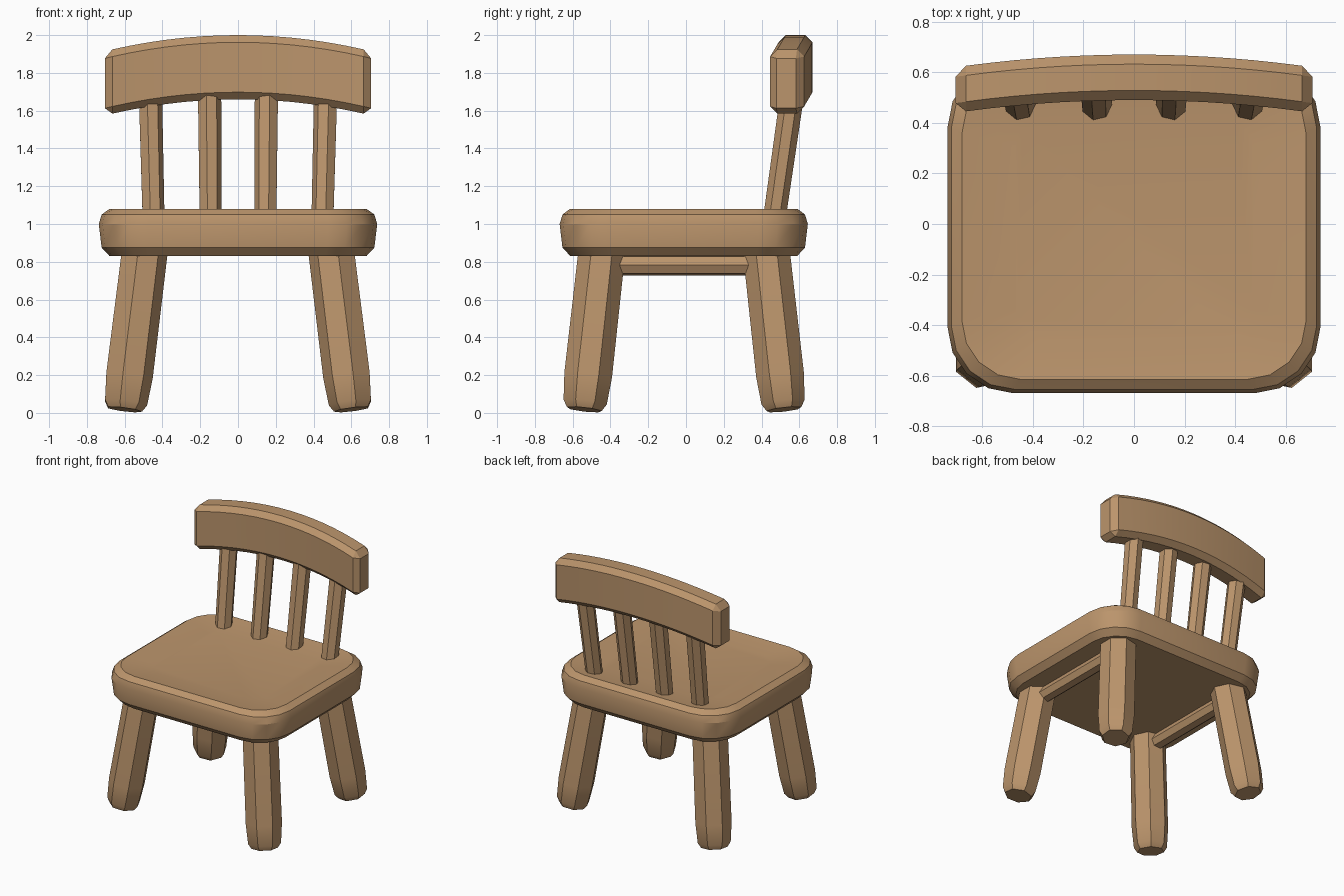
import bpy
import bmesh
import math
from mathutils import Vector

cube = bpy.data.objects.get("Cube")
if cube:
    bpy.data.objects.remove(cube, do_unlink=True)

wood = bpy.data.materials.new("warm_wood")
wood.use_nodes = True
COLOUR = (0.50, 0.30, 0.15, 1)
wood.diffuse_color = COLOUR
wood.node_tree.nodes["Principled BSDF"].inputs["Base Color"].default_value = COLOUR


def loft(name, rings):
    """Skin a list of equal-length rings and cap both ends."""
    bm = bmesh.new()
    loops = [[bm.verts.new(p) for p in ring] for ring in rings]
    n = len(loops[0])
    for a, b in zip(loops, loops[1:]):
        for i in range(n):
            j = (i + 1) % n
            bm.faces.new((a[i], a[j], b[j], b[i]))
    bm.faces.new(loops[0])
    bm.faces.new(loops[-1])
    bmesh.ops.remove_doubles(bm, verts=bm.verts, dist=1e-4)
    bmesh.ops.recalc_face_normals(bm, faces=bm.faces)
    mesh = bpy.data.meshes.new(name)
    bm.to_mesh(mesh)
    bm.free()
    mesh.materials.append(wood)
    mesh.shade_smooth()
    mesh.set_sharp_from_angle(angle=math.radians(26))
    obj = bpy.data.objects.new(name, mesh)
    bpy.context.collection.objects.link(obj)
    return obj


def rod(name, start, end, stations, phase=0, sides=7):
    """Faceted rod; stations are (fraction along axis, radius)."""
    start, end = Vector(start), Vector(end)
    turn = Vector((0, 0, 1)).rotation_difference(end - start)
    rings = []
    for t, r in stations:
        centre = start.lerp(end, t)
        angles = [phase + math.tau * i / sides for i in range(sides)]
        rings.append([centre + turn @ Vector((r * math.cos(a), r * math.sin(a), 0))
                      for a in angles])
    return loft(name, rings)


def rounded_rect(hx, hy, radius, z, cy=-0.012, steps=4):
    ring = []
    for k, (sx, sy) in enumerate([(1, 1), (-1, 1), (-1, -1), (1, -1)]):
        for i in range(steps + 1):
            a = math.pi / 2 * (k + i / steps)
            ring.append((sx * (hx - radius) + radius * math.cos(a),
                         cy + sy * (hy - radius) + radius * math.sin(a), z))
    return ring


# Seat slab with bevelled rim and shallow dished top
loft("seat", [rounded_rect(*r) for r in [
    (0.68, 0.60, 0.22, 0.83),
    (0.722, 0.642, 0.25, 0.875),
    (0.737, 0.657, 0.26, 1.0),
    (0.722, 0.642, 0.25, 1.05),
    (0.68, 0.602, 0.23, 1.08),
    (0.47, 0.42, 0.10, 1.055),
]])

# Splayed legs and side stretchers
for sx, side in ((1, "left"), (-1, "right")):
    inward = math.pi if sx > 0 else 0
    for sy, end in ((-1, "front"), (1, "back")):
        rod(f"{end}_{side}_leg",
            (sx * 0.605, sy * 0.53 - 0.01, 0), (sx * 0.494, sy * 0.43 - 0.01, 0.9),
            [(0.02, 0.095), (0.06, 0.118), (0.22, 0.13), (1, 0.127)], inward)
    rod(f"{side}_stretcher", (sx * 0.51, -0.43, 0.783), (sx * 0.51, 0.41, 0.783),
        [(0, 0.056), (1, 0.056)])

# Leaning back spindles
for i, x in enumerate((-0.45, -0.148, 0.148, 0.45)):
    rod(f"back_spindle_{i + 1}", (x, 0.468, 1.03), (x * 1.04, 0.57, 1.74),
        [(0, 0.061), (1, 0.065)], math.pi if x > 0 else 0)


# Curved, chamfered top rail
def rail_section(x, hy, hz, c):
    bend = (x / 0.705) ** 2
    cy, cz = 0.58 - 0.05 * bend, 1.83 - 0.085 * bend
    outline = [(hy, hz - c), (hy - c, hz), (c - hy, hz), (-hy, hz - c),
               (-hy, c - hz), (c - hy, -hz), (hy - c, -hz), (hy, c - hz)]
    return [(x, cy + y, cz + z) for y, z in outline]


HALF, CHAMFER, STEPS = 0.665, 0.038, 14
cap = (0.09 - CHAMFER, 0.17 - CHAMFER, 0)
sections = [rail_section(-0.705, *cap)]
for i in range(STEPS + 1):
    sections.append(rail_section(HALF * (2 * i / STEPS - 1), 0.09, 0.17, CHAMFER))
sections.append(rail_section(0.705, *cap))
loft("top_rail", sections)
